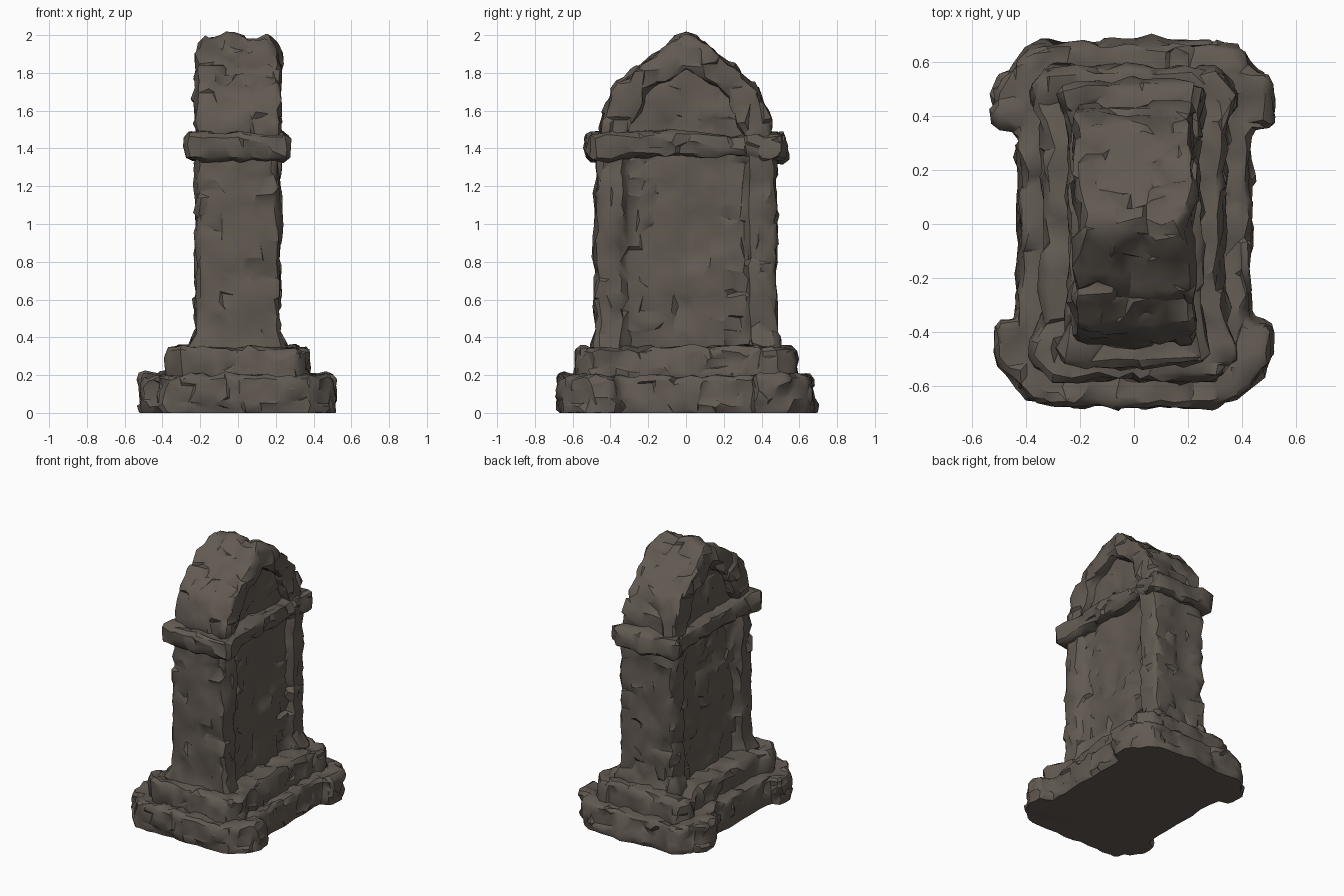
import bpy, bmesh
from mathutils import Vector, noise

if "Cube" in bpy.data.objects:
    bpy.data.objects.remove(bpy.data.objects["Cube"])

stone = bpy.data.materials.new("weathered brown grey stone")
stone.diffuse_color = (0.122, 0.102, 0.084, 1)
stone.use_nodes = True
stone.node_tree.nodes["Principled BSDF"].inputs["Base Color"].default_value = stone.diffuse_color


def four_way(q):
    """Mirror one quarter of an outline (+x side to +y side) into a closed loop."""
    return (q + [(-x, y) for x, y in reversed(q)]
            + [(-x, -y) for x, y in q] + [(x, -y) for x, y in reversed(q)])


def prism(name, loop_a, loop_b, bevel=0.02, rough=0.016, seed=0.0, ground=False, shape=None):
    """Bridge two matching loops, soften, then weather into chiselled stone."""
    bm = bmesh.new()
    a = [bm.verts.new(p) for p in loop_a]
    b = [bm.verts.new(p) for p in loop_b]
    bm.faces.new(a)
    bm.faces.new(b)
    n = len(a)
    for i in range(n):
        j = (i + 1) % n
        bm.faces.new((a[i], a[j], b[j], b[i]))
    bmesh.ops.recalc_face_normals(bm, faces=bm.faces[:])
    bmesh.ops.bevel(bm, geom=bm.edges[:], offset=bevel, segments=1,
                    affect='EDGES', clamp_overlap=True)
    bmesh.ops.triangulate(bm, faces=bm.faces[:])
    me = bpy.data.meshes.new(name)
    bm.to_mesh(me)
    bm.free()
    ob = bpy.data.objects.new(name, me)
    bpy.context.collection.objects.link(ob)
    bpy.ops.object.select_all(action='DESELECT')
    bpy.context.view_layer.objects.active = ob
    ob.select_set(True)
    m = ob.modifiers.new("even_grid", 'REMESH')
    m.mode = 'VOXEL'
    m.voxel_size = 0.015
    bpy.ops.object.modifier_apply(modifier=m.name)

    # uneven surface with knocked-off chips
    me = ob.data
    off = Vector((seed * 3.7, seed * 1.9, seed * 5.3))
    normals = [v.normal.copy() for v in me.vertices]
    for v, nrm in zip(me.vertices, normals):
        p = v.co + off
        cell = noise.cell(p * 11 + noise.noise_vector(p * 6) * 0.6)
        d = noise.noise(p * 5) * rough + noise.noise(p * 13) * rough * 0.9
        d += (cell - 0.5) * rough * 0.5
        d -= max(0.0, noise.noise(p * 9 + Vector((9, 4, 2))) - 0.25) * rough * 2
        flat = ground and v.co.z < 0.012
        if shape:
            shape(v.co)
        v.co += nrm * d
        if flat or (ground and v.co.z < 0):
            v.co.z = 0
    m = ob.modifiers.new("chisel", 'DECIMATE')
    m.ratio = 0.07
    bpy.ops.object.modifier_apply(modifier=m.name)
    ob.data.materials.clear()
    ob.data.materials.append(stone)
    bpy.ops.object.shade_smooth_by_angle(angle=0.6)
    return ob


def slab(name, quarter, z0, z1, taper=1.0, **kw):
    loop = four_way(quarter)
    return prism(name, [(x, y, z0) for x, y in loop],
                 [(x * taper, y * taper, z1) for x, y in loop], **kw)


def arch_part(name, profile, half, **kw):
    """Extrude a y-z outline along x."""
    return prism(name, [(-half, y, z) for y, z in profile],
                 [(half, y, z) for y, z in profile], **kw)


def flare_foot(co):
    """Widen the pilasters just above the step."""
    t = max(0.0, min(1.0, (0.43 - co.z) / 0.09))
    if abs(co.y) > 0.30:
        co.x *= 1 + 0.14 * t
        co.y *= 1 + 0.03 * t


def lift_middle(co):
    """Thin the cornice between its heavier ends."""
    if abs(co.y) < 0.40 and co.z < 1.40:
        co.z += 0.022 * min(1.0, (0.40 - abs(co.y)) / 0.06)


def narrow_top(co):
    """Round the ridge of the gable inwards."""
    t = max(0.0, (co.z - 1.88) / 0.12)
    co.x *= 1 - 0.17 * t * t


# stepped base with projecting corner blocks
slab("plinth", [(0.44, 0.35), (0.525, 0.37), (0.525, 0.51), (0.38, 0.67), (0.30, 0.685)],
     0, 0.205, 0.985, bevel=0.02, rough=0.019, seed=1, ground=True)
slab("upper_step", [(0.345, 0.40), (0.388, 0.42), (0.388, 0.52), (0.32, 0.595)],
     0.15, 0.352, 0.97, bevel=0.02, rough=0.017, seed=2)

# body with recessed panels between pilasters
slab("body", [(0.178, 0.315), (0.23, 0.33), (0.23, 0.46), (0.21, 0.485)],
     0.30, 1.40, 0.985, bevel=0.012, rough=0.017, seed=4, shape=flare_foot)

# cornice band
slab("cornice", [(0.25, 0.40), (0.275, 0.44), (0.275, 0.505), (0.24, 0.53)],
     1.33, 1.482, 1.0, bevel=0.025, rough=0.016, seed=5, shape=lift_middle)

# pointed gable: thick arch rim around a recessed centre
outer = [(0.448, 1.43), (0.44, 1.60), (0.39, 1.71), (0.29, 1.81), (0.15, 1.92), (0.03, 1.998)]
inner = [(0.31, 1.43), (0.295, 1.49), (0.20, 1.685), (0.0, 1.825)]
rim = (outer + [(-y, z) for y, z in reversed(outer)]
       + [(-y, z) for y, z in inner] + list(reversed(inner[:-1])))
arch_part("gable_rim", rim, 0.223, bevel=0.016, rough=0.019, seed=6, shape=narrow_top)
core = [(0.36, 1.43), (0.30, 1.66), (0.0, 1.90), (-0.30, 1.66), (-0.36, 1.43)]
arch_part("gable_panel", core, 0.155, bevel=0.01, rough=0.012, seed=7)
